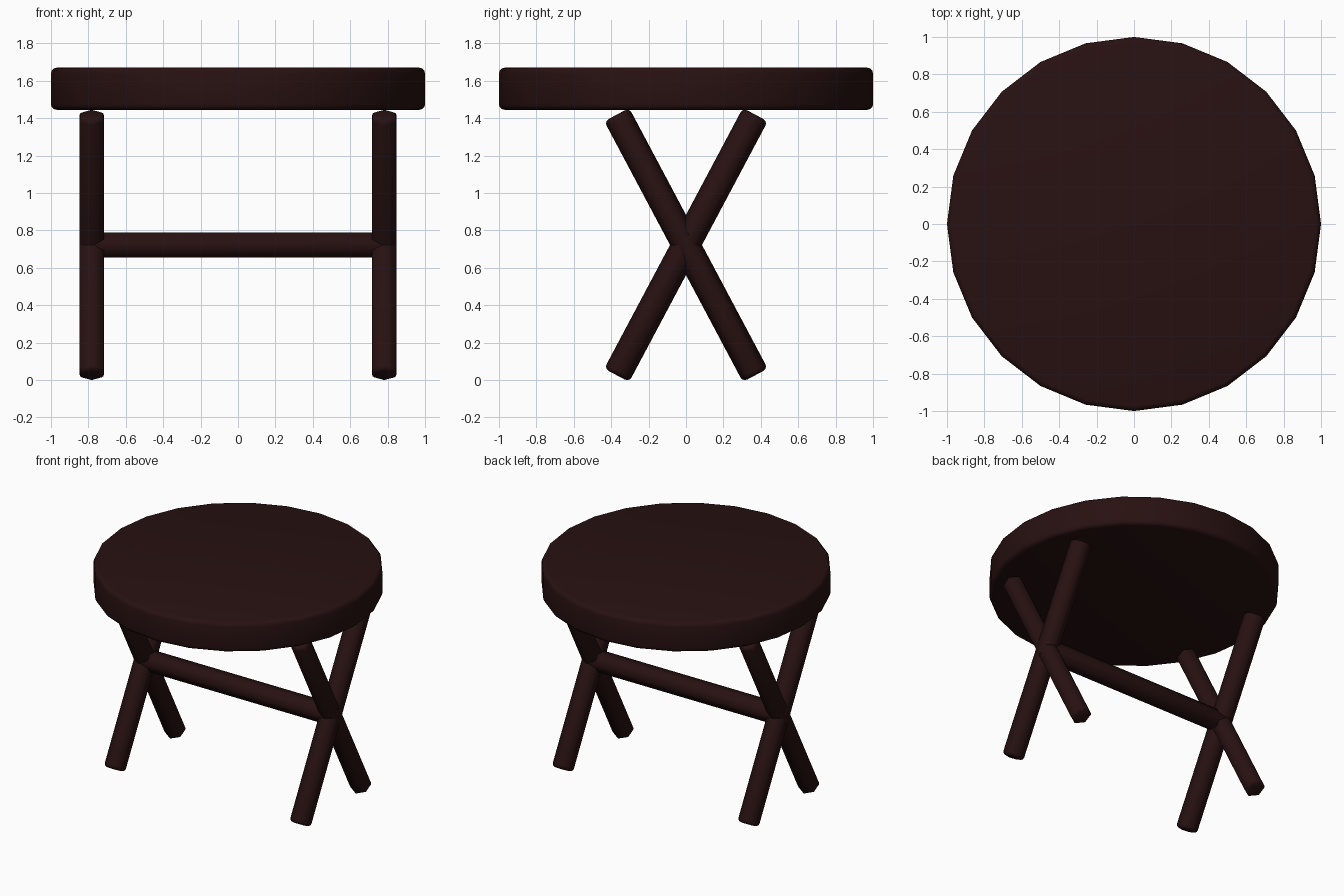
import bpy, bmesh, math
from mathutils import Matrix

if "Cube" in bpy.data.objects:
    bpy.data.objects.remove(bpy.data.objects["Cube"])

wood = bpy.data.materials.new("dark brown wood")
wood.diffuse_color = (0.021, 0.0055, 0.0055, 1.0)
wood.use_nodes = True
wood.node_tree.nodes["Principled BSDF"].inputs["Base Color"].default_value = wood.diffuse_color


def rod(name, sides, radius, length, bevel, matrix):
    """Prism along local z with rounded rims, smooth shaded."""
    bm = bmesh.new()
    bmesh.ops.create_cone(bm, cap_ends=True, segments=sides, radius1=radius,
                          radius2=radius, depth=length)
    rims = [e for e in bm.edges if abs(e.verts[0].co.z - e.verts[1].co.z) < 1e-5]
    bmesh.ops.bevel(bm, geom=rims, offset=bevel, segments=3, profile=0.5,
                    affect='EDGES')
    for f in bm.faces:
        f.smooth = True
    bm.transform(matrix)
    mesh = bpy.data.meshes.new(name)
    bm.to_mesh(mesh)
    bm.free()
    mesh.materials.append(wood)
    obj = bpy.data.objects.new(name, mesh)
    bpy.context.collection.objects.link(obj)
    return obj


SEAT_BOTTOM, SEAT_TOP = 1.445, 1.67
MID = SEAT_BOTTOM / 2
LEG_X, LEG_R, LEG_LEN, TILT = 0.782, 0.0755, 1.578, math.radians(28)

# Round seat
rod("seat", 24, 1.0, SEAT_TOP - SEAT_BOTTOM, 0.03,
    Matrix.Translation((0, 0, (SEAT_TOP + SEAT_BOTTOM) / 2)))

# Crossed hexagonal legs on each side
for side, sx in (("left", -1), ("right", 1)):
    for lean, sy in (("forward", 1), ("backward", -1)):
        rod(f"{side}_leg_leaning_{lean}", 6, LEG_R, LEG_LEN, 0.025,
            Matrix.Translation((sx * LEG_X, 0, MID)) @ Matrix.Rotation(sy * TILT, 4, 'X'))

# Stretcher joining the two crossings
rod("stretcher", 6, 0.077, 2 * LEG_X, 0.02,
    Matrix.Translation((0, 0, MID)) @ Matrix.Rotation(math.pi / 2, 4, 'Y'))
